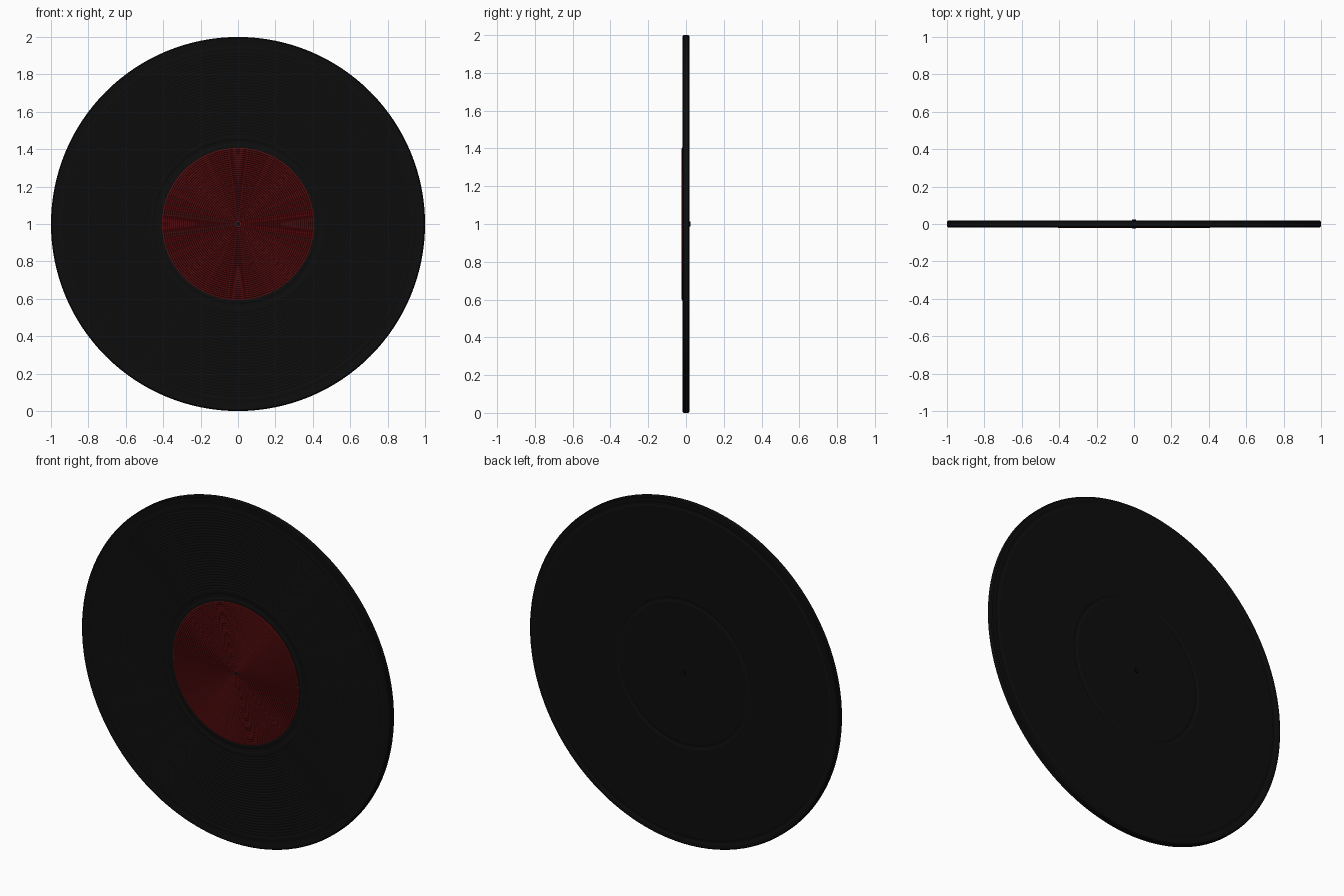
import bpy, bmesh, math

if "Cube" in bpy.data.objects:
    bpy.data.objects.remove(bpy.data.objects["Cube"])

SEG = 128
CENTER_Z = 1.0


def material(name, color):
    m = bpy.data.materials.new(name)
    m.diffuse_color = (*color, 1)
    m.use_nodes = True
    m.node_tree.nodes["Principled BSDF"].inputs["Base Color"].default_value = m.diffuse_color
    return m


def lathe(name, profile, mat, angle=12):
    """Revolve (radius, y) points about the y axis; radius 0 makes a pole."""
    bm = bmesh.new()
    rings = []
    for r, y in profile:
        if r == 0:
            rings.append([bm.verts.new((0, y, 0))])
        else:
            rings.append([bm.verts.new((r * math.cos(2 * math.pi * i / SEG), y,
                                        r * math.sin(2 * math.pi * i / SEG)))
                          for i in range(SEG)])
    for a, b in zip(rings, rings[1:]):
        for i in range(SEG):
            j = (i + 1) % SEG
            if len(a) == 1:
                bm.faces.new((a[0], b[i], b[j]))
            elif len(b) == 1:
                bm.faces.new((a[i], b[0], a[j]))
            else:
                bm.faces.new((a[i], b[i], b[j], a[j]))
    bmesh.ops.recalc_face_normals(bm, faces=bm.faces)
    me = bpy.data.meshes.new(name)
    bm.to_mesh(me)
    bm.free()
    me.materials.append(mat)
    ob = bpy.data.objects.new(name, me)
    ob.location.z = CENTER_Z
    bpy.context.collection.objects.link(ob)
    bpy.context.view_layer.objects.active = ob
    ob.select_set(True)
    bpy.ops.object.shade_smooth_by_angle(angle=math.radians(angle))
    ob.select_set(False)
    return ob


vinyl = material("black_vinyl", (0.004, 0.004, 0.004))
paper = material("red_label", (0.14, 0.006, 0.007))

# Disc: front face with shallow grooves, bevelled rim, back face with an inner ring
F, B = -0.018, 0.018
profile = [(0, F), (0.42, F), (0.43, F + 0.003), (0.445, F + 0.003), (0.455, F)]
N = 30
step = (0.93 - 0.47) / N
for k in range(N):
    r = 0.47 + step * k
    profile += [(r, F), (r + step / 2, F + 0.002)]
profile += [(0.94, F), (0.95, F + 0.002), (0.965, F + 0.002), (0.975, F),
            (0.994, F), (1.0, F + 0.005), (1.0, B - 0.005), (0.994, B),
            (0.975, B), (0.965, B - 0.003), (0.955, B - 0.003), (0.945, B),
            (0.435, B), (0.425, B - 0.003), (0.415, B - 0.003), (0.405, B), (0, B)]
lathe("record_disc", profile, vinyl)

# Label with fine pressed rings on the front
label = []
M = 36
pitch = 0.388 / M
for k in range(M):
    r = 0.012 + pitch * k
    label += [(r, -0.0225), (r + pitch * 0.6, -0.0225), (r + pitch * 0.8, -0.0195)]
label += [(0.4, -0.0225), (0.406, -0.021), (0.406, -0.015), (0, -0.015)]
lathe("center_label", [(0, -0.0225)] + label, paper)

# Center pin passing through the disc
lathe("center_pin", [(0, -0.023), (0.012, -0.023), (0.012, 0.025), (0, 0.025)], vinyl)
